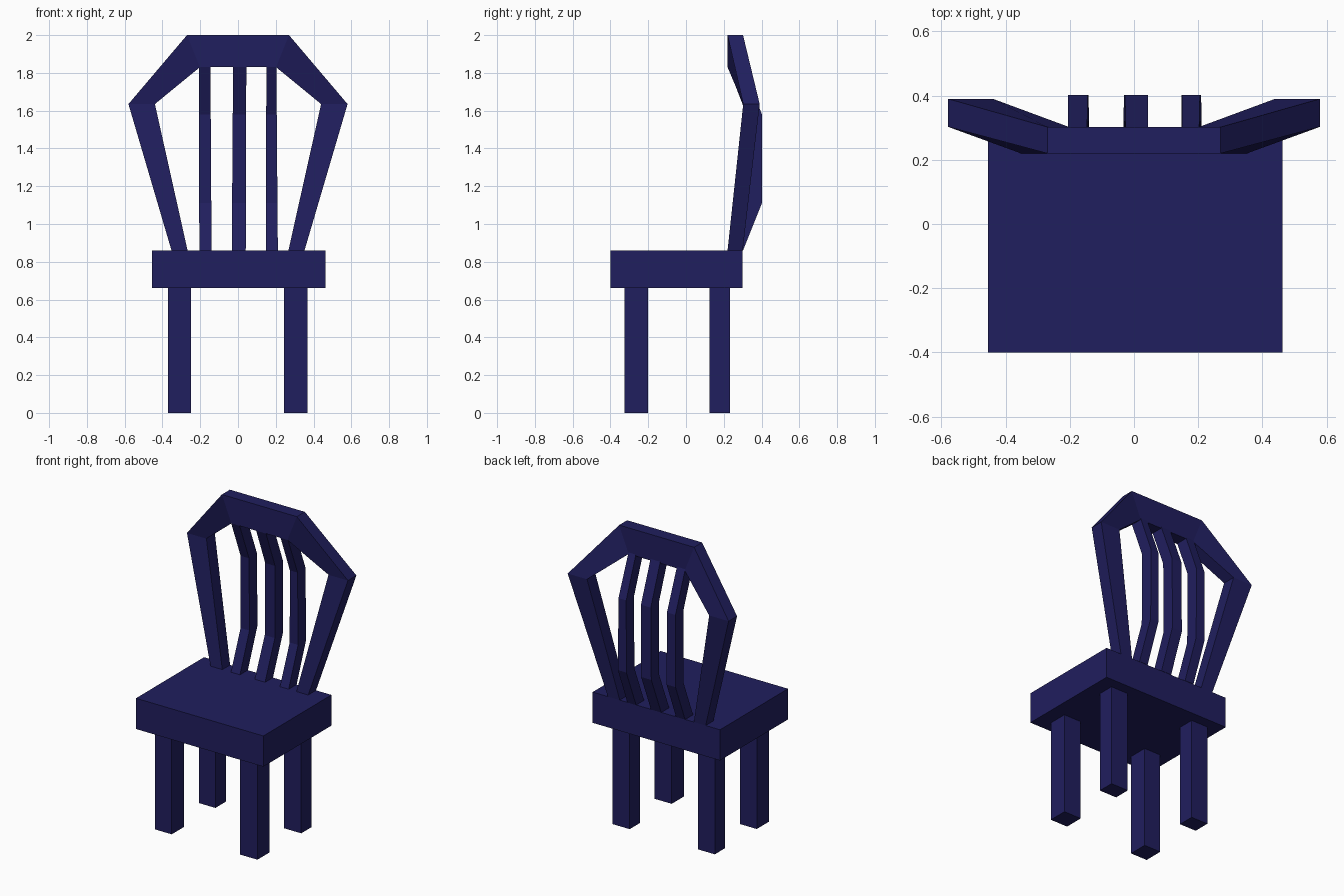
import bpy

if "Cube" in bpy.data.objects:
    bpy.data.objects.remove(bpy.data.objects["Cube"])

navy = bpy.data.materials.new("navy")
navy.diffuse_color = (0.0144, 0.013, 0.112, 1)
navy.use_nodes = True
navy.node_tree.nodes["Principled BSDF"].inputs["Base Color"].default_value = navy.diffuse_color


def loft(name, rings):
    """Skin a list of four-point rings and cap both ends."""
    verts = [p for ring in rings for p in ring]
    faces = [(3, 2, 1, 0)]
    for r in range(len(rings) - 1):
        a, b = r * 4, r * 4 + 4
        faces += [(a + i, a + (i + 1) % 4, b + (i + 1) % 4, b + i) for i in range(4)]
    n = len(verts)
    faces.append((n - 4, n - 3, n - 2, n - 1))
    mesh = bpy.data.meshes.new(name)
    mesh.from_pydata(verts, [], faces)
    mesh.materials.append(navy)
    obj = bpy.data.objects.new(name, mesh)
    bpy.context.collection.objects.link(obj)
    return obj


def rect(x0, x1, y0, y1, z):
    return [(x0, y0, z), (x1, y0, z), (x1, y1, z), (x0, y1, z)]


def box(name, x0, x1, y0, y1, z0, z1):
    return loft(name, [rect(x0, x1, y0, y1, z) for z in (z0, z1)])


# Seat
box("seat", -0.455, 0.463, -0.40, 0.30, 0.66, 0.86)

# Legs
for side, x0, x1 in (("left", -0.37, -0.25), ("right", 0.243, 0.368)):
    box(f"front_leg_{side}", x0, x1, -0.325, -0.20, 0, 0.66)
    box(f"back_leg_{side}", x0, x1, 0.125, 0.232, 0, 0.66)

# Angular back frame: outer x, outer z, inner x, inner z, front y, back y
half = [
    (0.352, 0.86, 0.267, 0.86, 0.22, 0.30),
    (0.58, 1.635, 0.44, 1.635, 0.303, 0.39),
    (0.27, 2.0, 0.202, 1.83, 0.22, 0.302),
]


def frame_ring(s, ox, oz, ix, iz, yf, yb):
    return [(s * ox, yf, oz), (s * ix, yf, iz), (s * ix, yb, iz), (s * ox, yb, oz)]


loft("back_frame", [frame_ring(-1, *p) for p in half]
     + [frame_ring(1, *p) for p in reversed(half)])

# Bowed slats: bottom and top x ranges
bow = [(0.86, 0.22), (1.11, 0.32), (1.58, 0.32), (1.84, 0.22)]
slats = {
    "left": (-0.205, -0.14, -0.206, -0.146),
    "middle": (-0.033, 0.041, -0.026, 0.044),
    "right": (0.148, 0.211, 0.15, 0.203),
}
for side, (b0, b1, t0, t1) in slats.items():
    rings = []
    for z, y in bow:
        t = (z - 0.86) / 0.98
        rings.append(rect(b0 + (t0 - b0) * t, b1 + (t1 - b1) * t, y, y + 0.082, z))
    loft(f"back_slat_{side}", rings)
